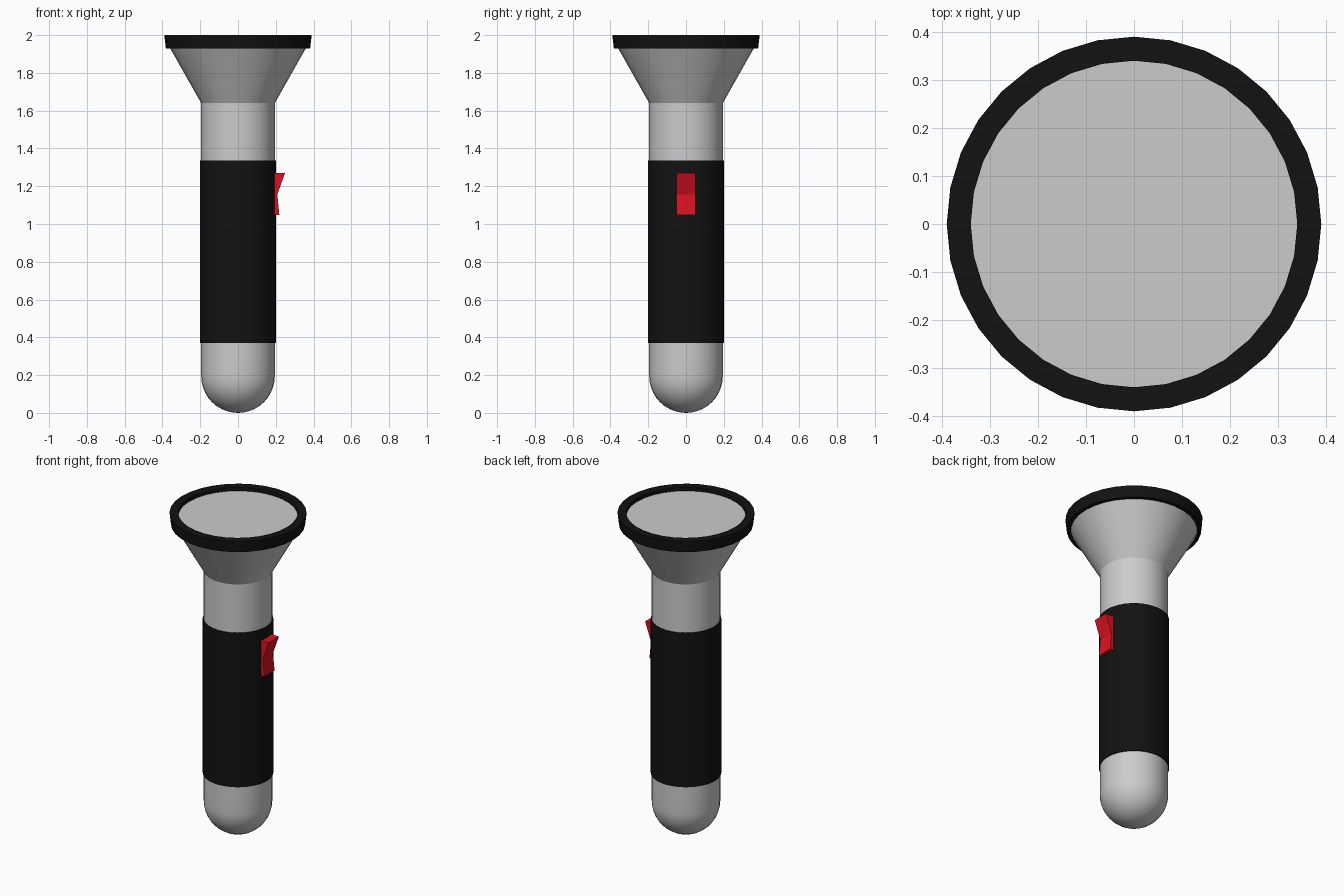
import bpy, bmesh
from math import sin, cos, pi, radians

if "Cube" in bpy.data.objects:
    bpy.data.objects.remove(bpy.data.objects["Cube"])

SIDES = 32


def material(name, rgb):
    m = bpy.data.materials.new(name)
    m.diffuse_color = (*rgb, 1)
    m.use_nodes = True
    m.node_tree.nodes["Principled BSDF"].inputs["Base Color"].default_value = m.diffuse_color
    return m


BLACK = material("black_rubber", (0.006, 0.006, 0.006))
RED = material("red_plastic", (0.7, 0.006, 0.015))


def finish(name, bm, mat=None, smooth=True):
    bmesh.ops.remove_doubles(bm, verts=bm.verts, dist=1e-5)
    bmesh.ops.recalc_face_normals(bm, faces=bm.faces)
    me = bpy.data.meshes.new(name)
    bm.to_mesh(me)
    bm.free()
    ob = bpy.data.objects.new(name, me)
    bpy.context.collection.objects.link(ob)
    if mat:
        me.materials.append(mat)
    if smooth:
        bpy.ops.object.select_all(action='DESELECT')
        ob.select_set(True)
        bpy.context.view_layer.objects.active = ob
        bpy.ops.object.shade_smooth_by_angle(angle=radians(30))
    return ob


def lathe(name, profile, mat=None, closed=False):
    """Spin (radius, z) points about the z axis."""
    bm = bmesh.new()
    vs = [bm.verts.new((r, 0, z)) for r, z in profile]
    edges = [bm.edges.new(p) for p in zip(vs, vs[1:])]
    if closed:
        edges.append(bm.edges.new((vs[-1], vs[0])))
    bmesh.ops.spin(bm, geom=vs + edges, cent=(0, 0, 0), axis=(0, 0, 1),
                   angle=2 * pi, steps=SIDES, use_merge=True)
    return finish(name, bm, mat)


def extrude(bm, faces, vec):
    out = bmesh.ops.extrude_face_region(bm, geom=faces, use_keep_orig=True)
    bmesh.ops.translate(bm, vec=vec, verts=[
        v for v in out["geom"] if isinstance(v, bmesh.types.BMVert)])


# Barrel and rounded tail cap
R = 0.195
lathe("barrel", [(R, 0.265), (R, 1.64)])
dome = [(R * sin(i * pi / 20), R - R * cos(i * pi / 20)) for i in range(11)]
lathe("tail_cap", dome + [(R, 0.265)])

# Rubber grip sleeve
lathe("grip", [(R, 0.37), (0.201, 0.37), (0.201, 1.337), (R, 1.337)], BLACK)

# Flared head, bezel and recessed lens
lathe("head", [(R, 1.64), (0.362, 1.935)])
lathe("bezel", [(0.34, 1.93), (0.382, 1.93), (0.39, 2.0), (0.34, 2.0)],
      BLACK, closed=True)
bm = bmesh.new()
bmesh.ops.create_circle(bm, cap_ends=True, radius=0.34, segments=SIDES)
bmesh.ops.translate(bm, verts=bm.verts, vec=(0, 0, 1.978))
finish("lens", bm, smooth=False)

# Switch frame
bm = bmesh.new()
plate = bm.faces.new([bm.verts.new((0.186, y, z)) for y, z in
                      ((-0.071, 1.013), (0.071, 1.013), (0.071, 1.302), (-0.071, 1.302))])
bmesh.ops.inset_region(bm, faces=[plate], thickness=0.015)
bmesh.ops.delete(bm, geom=[plate], context='FACES')
extrude(bm, bm.faces[:], (0.025, 0, 0))
finish("switch_frame", bm, smooth=False)

# Rocker switch with a bent face
bm = bmesh.new()
side = bm.faces.new([bm.verts.new((x, -0.05, z)) for x, z in
                     ((0.18, 1.048), (0.219, 1.048), (0.208, 1.155), (0.249, 1.27), (0.18, 1.27))])
extrude(bm, [side], (0, 0.1, 0))
finish("rocker_switch", bm, RED, smooth=False)
